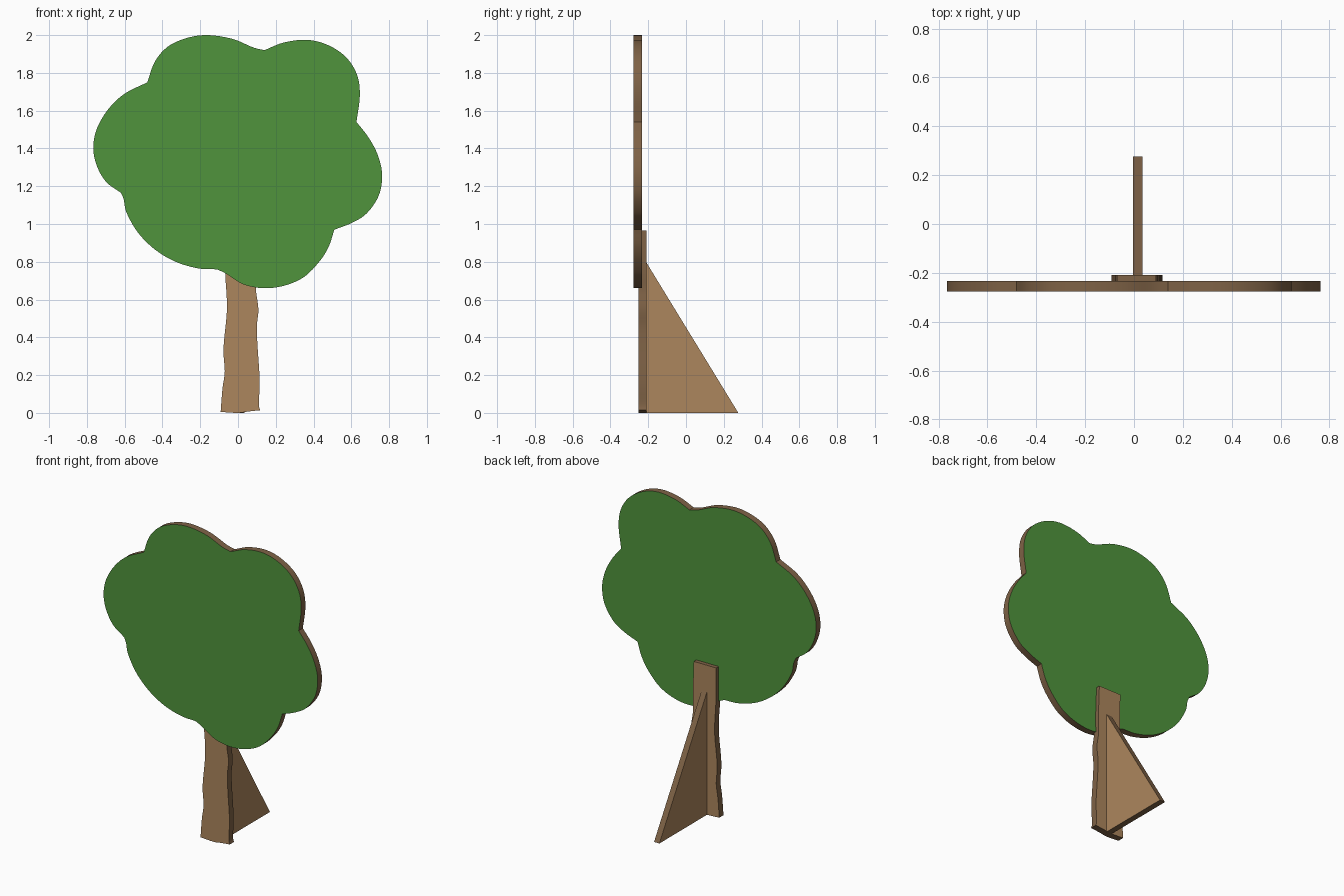
import bpy, bmesh, math
from mathutils import Vector

if "Cube" in bpy.data.objects:
    bpy.data.objects.remove(bpy.data.objects["Cube"])


def material(name, rgb):
    m = bpy.data.materials.new(name)
    m.diffuse_color = (*rgb, 1)
    m.use_nodes = True
    m.node_tree.nodes["Principled BSDF"].inputs["Base Color"].default_value = m.diffuse_color
    return m


green = material("leaf green", (0.080, 0.296, 0.045))
tan = material("light wood", (0.413, 0.238, 0.109))
brown = material("dark wood edge", (0.210, 0.122, 0.061))


def spline(pts, steps=6):
    """Smooth curve through the points, last point left out."""
    p = [Vector(q) for q in pts]
    p = [p[0] * 2 - p[1]] + p + [p[-1] * 2 - p[-2]]
    out = []
    for i in range(1, len(p) - 2):
        a, b, c, d = p[i - 1:i + 3]
        for k in range(steps):
            t = k / steps
            out.append(0.5 * (2 * b + (c - a) * t + (2 * a - 5 * b + 4 * c - d) * t * t
                              + (3 * b - a - 3 * c + d) * t ** 3))
    return out


def board(name, outline, place, lo, hi, face_mat):
    """Cut-out board: flat faces in face_mat, rim in dark wood."""
    bm = bmesh.new()
    front = [bm.verts.new(place(u, v, lo)) for u, v in outline]
    back = [bm.verts.new(place(u, v, hi)) for u, v in outline]
    bm.faces.new(front)
    bm.faces.new(back[::-1])
    n = len(outline)
    for i in range(n):
        j = (i + 1) % n
        f = bm.faces.new((front[j], front[i], back[i], back[j]))
        f.material_index = 1
    bmesh.ops.recalc_face_normals(bm, faces=bm.faces)
    me = bpy.data.meshes.new(name)
    bm.to_mesh(me)
    bm.free()
    me.materials.append(face_mat)
    me.materials.append(brown)
    ob = bpy.data.objects.new(name, me)
    bpy.context.collection.objects.link(ob)
    bpy.ops.object.select_all(action='DESELECT')
    ob.select_set(True)
    bpy.context.view_layer.objects.active = ob
    bpy.ops.object.shade_smooth_by_angle(angle=math.radians(25))
    return ob


def upright(u, v, w):
    return (u, w, v)


def sideways(u, v, w):
    return (w, u, v)


# Leafy crown: six rounded lobes meeting at creases
lobes = [
    [(-.48, 1.75), (-.44, 1.86), (-.37, 1.94), (-.27, 1.985), (-.16, 2.0), (-.03, 1.98), (.08, 1.935), (.14, 1.92)],
    [(.14, 1.92), (.24, 1.96), (.36, 1.975), (.47, 1.95), (.57, 1.885), (.63, 1.79), (.645, 1.68), (.627, 1.54)],
    [(.627, 1.54), (.69, 1.46), (.74, 1.365), (.763, 1.26), (.745, 1.15), (.68, 1.055), (.60, 1.005), (.51, .97)],
    [(.51, .97), (.48, .88), (.43, .80), (.35, .72), (.25, .675), (.14, .66), (.03, .68), (-.06, .735), (-.11, .76)],
    [(-.11, .76), (-.21, .765), (-.33, .80), (-.44, .865), (-.53, .955), (-.59, 1.06), (-.605, 1.13), (-.62, 1.165)],
    [(-.62, 1.165), (-.70, 1.225), (-.75, 1.315), (-.766, 1.41), (-.745, 1.51), (-.685, 1.61), (-.60, 1.69), (-.48, 1.75)],
]
board("leaf_crown", [p for lobe in lobes for p in spline(lobe)], upright, -.277, -.234, green)

# Wavy trunk behind the crown
left = [(-.07, .965), (-.067, .73), (-.06, .62), (-.06, .52), (-.077, .34), (-.07, .22), (-.082, .13), (-.092, .005)]
foot = [(-.092, .005), (.0, .0), (.05, .007), (.117, .014)]
right = [(.117, .014), (.110, .05), (.115, .17), (.103, .36), (.10, .46), (.108, .55), (.095, .65), (.097, .75), (.09, .965)]
trunk = spline(left, 4) + spline(foot, 3) + spline(right, 4) + [Vector(right[-1])]
board("trunk", trunk, upright, -.251, -.208, tan)

# Triangular stand at the back
board("back_stand", [(-.209, 0), (.277, 0), (-.209, .795)], sideways, -.004, .034, tan)
